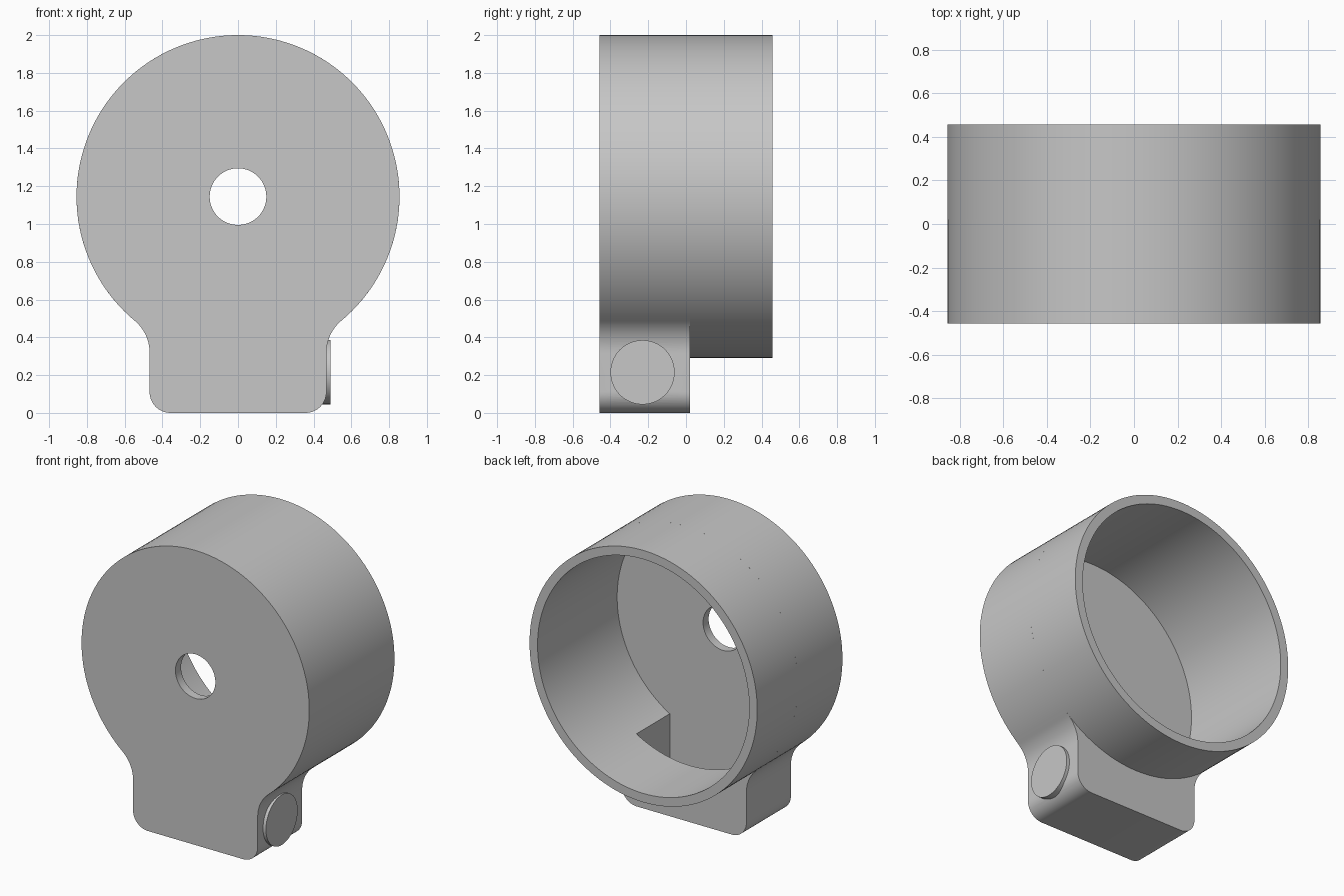
import bpy, bmesh, math
from mathutils import Matrix, Vector

default = bpy.data.objects.get("Cube")
if default:
    bpy.data.objects.remove(default, do_unlink=True)

# Main dimensions
R, R_IN, CZ = 0.855, 0.795, 1.145      # drum radii and axis height
FRONT, BACK, FOOT_BACK = -0.457, 0.457, 0.02
WALL = 0.06
HALF, FILLET, CORNER = 0.468, 0.22, 0.11
BOSS_Y, BOSS_Z = -0.23, 0.215

grey = bpy.data.materials.new("plain_grey")
grey.use_nodes = True
COLOUR = (0.57, 0.57, 0.57, 1)
grey.diffuse_color = COLOUR
grey.node_tree.nodes["Principled BSDF"].inputs["Base Color"].default_value = COLOUR


def make_object(name, bm):
    bmesh.ops.recalc_face_normals(bm, faces=bm.faces)
    mesh = bpy.data.meshes.new(name)
    bm.to_mesh(mesh)
    bm.free()
    mesh.materials.append(grey)
    obj = bpy.data.objects.new(name, mesh)
    bpy.context.collection.objects.link(obj)
    return obj


def cylinder(name, axis, radius, start, end, centre, segments=128):
    """Solid cylinder along X or Y, spanning start..end on that axis."""
    bm = bmesh.new()
    bmesh.ops.create_cone(bm, cap_ends=True, segments=segments, radius1=radius,
                          radius2=radius, depth=end - start)
    turn = Matrix.Rotation(math.pi / 2, 4, "Y" if axis == "X" else "X")
    mid = (start + end) / 2
    place = Vector((mid, *centre)) if axis == "X" else Vector((centre[0], mid, centre[1]))
    bm.transform(Matrix.Translation(place) @ turn)
    return make_object(name, bm)


def box(name, low, high):
    bm = bmesh.new()
    bmesh.ops.create_cube(bm, size=1)
    low, high = Vector(low), Vector(high)
    bm.transform(Matrix.Translation((low + high) / 2) @ Matrix.Diagonal((*(high - low), 1)))
    return make_object(name, bm)


def arc(cx, cz, radius, a0, a1, steps):
    return [(cx + radius * math.cos(a0 + (a1 - a0) * i / steps),
             cz + radius * math.sin(a0 + (a1 - a0) * i / steps)) for i in range(steps + 1)]


def activate(obj):
    bpy.ops.object.select_all(action="DESELECT")
    obj.select_set(True)
    bpy.context.view_layer.objects.active = obj


def combine(target, tool, operation):
    mod = target.modifiers.new(tool.name, "BOOLEAN")
    mod.operation, mod.object, mod.solver = operation, tool, "EXACT"
    activate(target)
    bpy.ops.object.modifier_apply(modifier=mod.name)
    bpy.data.objects.remove(tool, do_unlink=True)


# Right half of the outline: rounded foot, concave fillet, then the drum arc
fx = HALF + FILLET
fz = CZ - math.sqrt((R + FILLET) ** 2 - fx ** 2)
tangent = math.atan2(fz - CZ, fx)
half = arc(HALF - CORNER, CORNER, CORNER, -math.pi / 2, 0, 12)
half += arc(fx, fz, FILLET, math.pi, tangent + math.pi, 14)
half += arc(0, CZ, R, tangent, math.pi / 2, 56)[1:]
outline = half + [(-x, z) for x, z in reversed(half[:-1])]

# Front housing: outline extruded as far as the back of the foot
bm = bmesh.new()
face = bm.faces.new([bm.verts.new((x, FRONT, z)) for x, z in outline])
grown = bmesh.ops.extrude_face_region(bm, geom=[face])["geom"]
bmesh.ops.translate(bm, vec=(0, FOOT_BACK - FRONT, 0),
                    verts=[g for g in grown if isinstance(g, bmesh.types.BMVert)])
housing = make_object("front_housing", bm)

# Side boss, round cavity, foot pocket, shaft hole and boss bore
combine(housing, cylinder("side_boss", "X", 0.17, 0.42, 0.49, (BOSS_Y, BOSS_Z), 64), "UNION")
combine(housing, cylinder("cavity", "Y", R_IN, FRONT + WALL, 0.6, (0, CZ)), "DIFFERENCE")
combine(housing, box("foot_pocket", (-0.4, FRONT + WALL, WALL),
                     (0.4, FOOT_BACK - WALL, 0.8)), "DIFFERENCE")
combine(housing, cylinder("shaft_hole", "Y", 0.15, -0.6, -0.2, (0, CZ), 64), "DIFFERENCE")
combine(housing, cylinder("boss_bore", "X", 0.11, 0.3, 0.6, (BOSS_Y, BOSS_Z), 64), "DIFFERENCE")

# Rear ring: drum wall behind the foot, open where it meets the housing
bm = bmesh.new()
section = [(R, FOOT_BACK), (R, BACK), (R_IN, BACK), (R_IN, FOOT_BACK)]
verts = [bm.verts.new((r, y, CZ)) for r, y in section]
edges = [bm.edges.new(pair) for pair in zip(verts, verts[1:])]
bmesh.ops.spin(bm, geom=verts + edges, cent=(0, 0, CZ), axis=(0, 1, 0),
               angle=math.tau, steps=128, use_merge=True)
bmesh.ops.remove_doubles(bm, verts=bm.verts, dist=0.0001)
ring = make_object("rear_ring", bm)

for obj in (housing, ring):
    activate(obj)
    bpy.ops.object.shade_smooth_by_angle(angle=math.radians(30))
